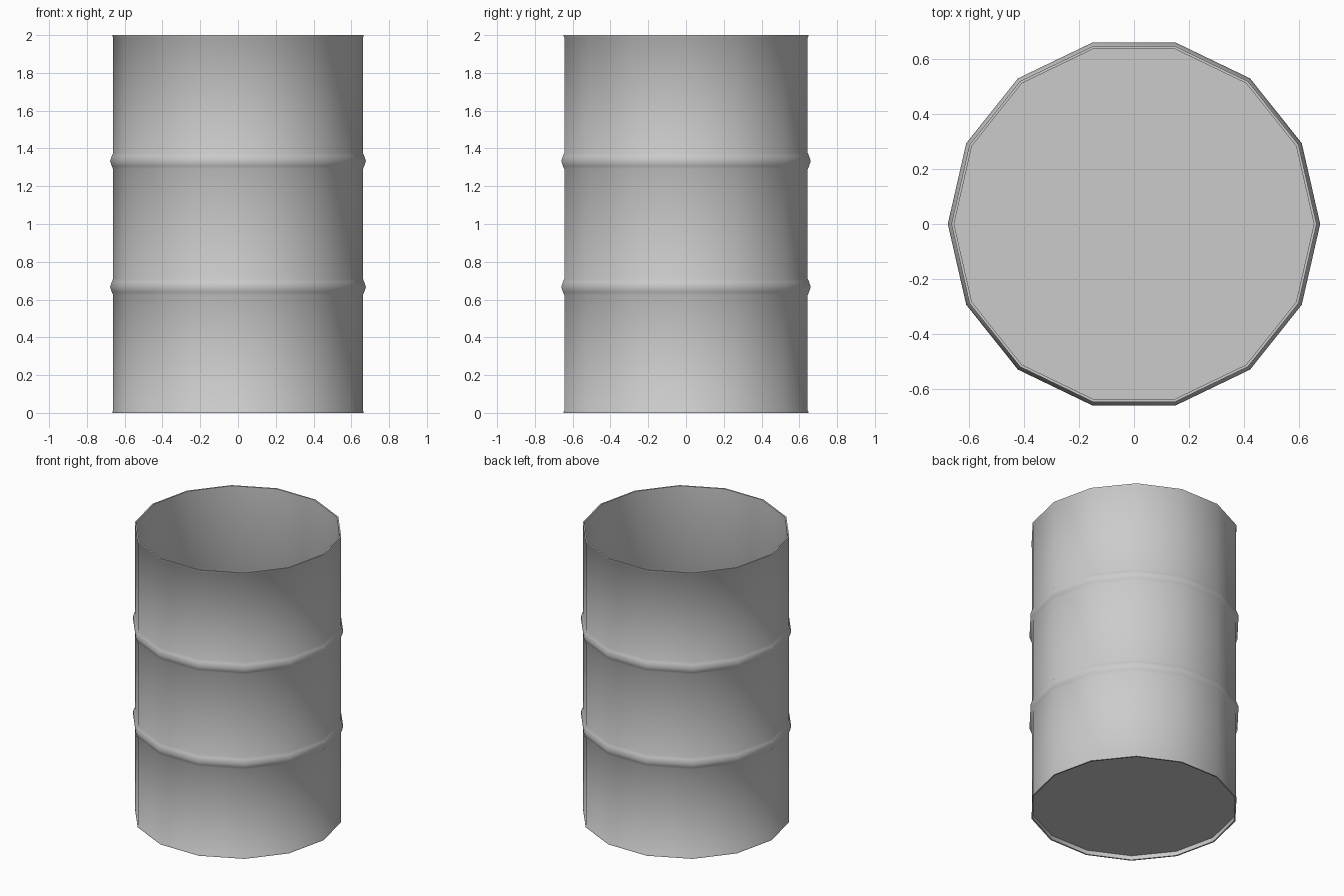
import bpy
from math import cos, sin, pi, radians

if "Cube" in bpy.data.objects:
    bpy.data.objects.remove(bpy.data.objects["Cube"])

SIDES = 14
R, RIB, WALL, H = 0.661, 0.677, 0.007, 2.0


def make(name, verts, faces):
    mesh = bpy.data.meshes.new(name)
    mesh.from_pydata(verts, [], faces)
    mesh.update()
    obj = bpy.data.objects.new(name, mesh)
    bpy.context.collection.objects.link(obj)
    bpy.ops.object.select_all(action='DESELECT')
    obj.select_set(True)
    bpy.context.view_layer.objects.active = obj
    bpy.ops.object.shade_smooth_by_angle(angle=radians(42))
    return obj


def lathe(name, profile):
    # Revolve a closed (radius, z) loop around z
    n = len(profile)
    verts = [(r * cos(2 * pi * i / SIDES), r * sin(2 * pi * i / SIDES), z)
             for i in range(SIDES) for r, z in profile]
    faces = [(i * n + j, (i + 1) % SIDES * n + j,
              (i + 1) % SIDES * n + (j + 1) % n, i * n + (j + 1) % n)
             for i in range(SIDES) for j in range(n)]
    return make(name, verts, faces)


# Thin sheet wall with two pressed ribs and slightly thickened rims
outer = [(R + 0.003, 0), (R + 0.003, 0.008), (R, 0.012)]
for z in (H / 3, 2 * H / 3):
    outer += [(R, z - 0.043), (R + 0.007, z - 0.027), (RIB, z),
              (R + 0.007, z + 0.027), (R, z + 0.043)]
outer += [(R, H - 0.012), (R + 0.003, H - 0.008), (R + 0.003, H)]
inner = [(r - WALL, z) for r, z in reversed(outer[3:-3])]
inner = [(R - WALL, H)] + inner + [(R - WALL, 0)]
lathe("barrel_wall", outer + inner)

# Floor plate, set slightly up inside the bottom rim
rf = R - WALL / 2
floor_verts = [(rf * cos(2 * pi * i / SIDES), rf * sin(2 * pi * i / SIDES), z)
               for z in (0.03, 0.037) for i in range(SIDES)]
floor_faces = [tuple(reversed(range(SIDES))), tuple(range(SIDES, 2 * SIDES))]
floor_faces += [(i, (i + 1) % SIDES, (i + 1) % SIDES + SIDES, i + SIDES)
                for i in range(SIDES)]
make("barrel_floor", floor_verts, floor_faces)
